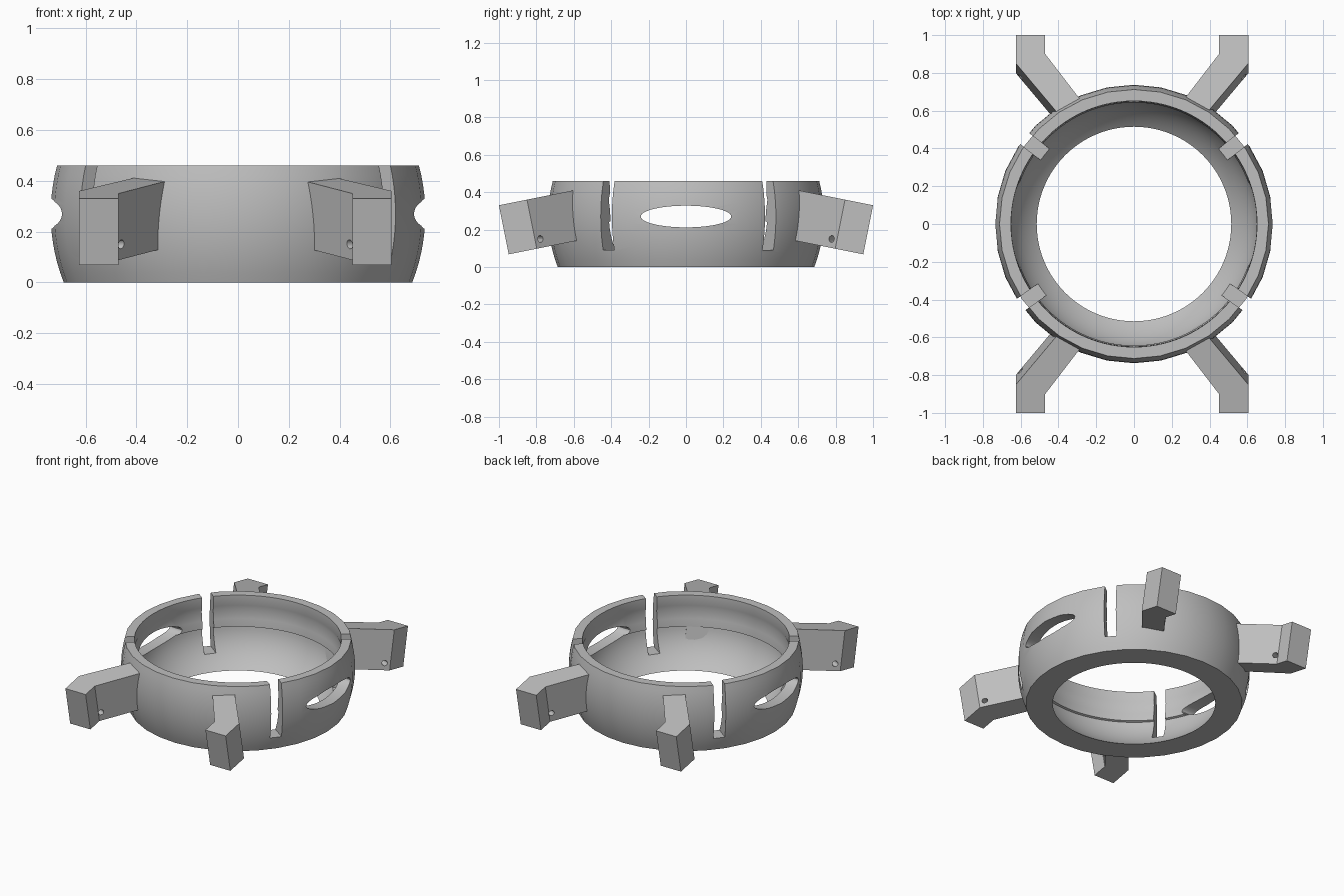
import bpy, bmesh
from math import sin, cos, pi, sqrt, radians, atan
from mathutils import Vector, Matrix

cube = bpy.data.objects.get("Cube")
if cube:
    bpy.data.objects.remove(cube, do_unlink=True)

GREY = (0.52, 0.52, 0.52, 1.0)
grey = bpy.data.materials.new("plain_grey")
grey.use_nodes = True
grey.diffuse_color = GREY
grey.node_tree.nodes["Principled BSDF"].inputs["Base Color"].default_value = GREY


def finish(name, bm):
    bmesh.ops.recalc_face_normals(bm, faces=bm.faces)
    mesh = bpy.data.meshes.new(name)
    bm.to_mesh(mesh)
    bm.free()
    mesh.materials.append(grey)
    obj = bpy.data.objects.new(name, mesh)
    bpy.context.collection.objects.link(obj)
    return obj


def lathe(name, profile, sides):
    """Closed solid of revolution about z from (radius, height) points."""
    bm = bmesh.new()
    rings = [[bm.verts.new((r * cos(2 * pi * i / sides), r * sin(2 * pi * i / sides), z))
              for i in range(sides)] for r, z in profile]
    for a, b in zip(rings, rings[1:]):
        for i in range(sides):
            j = (i + 1) % sides
            bm.faces.new((a[i], a[j], b[j], b[i]))
    bm.faces.new(rings[0])
    bm.faces.new(rings[-1])
    return finish(name, bm)


def box(name, size, matrix):
    bm = bmesh.new()
    bmesh.ops.create_cube(bm, size=1, matrix=matrix @ Matrix.Diagonal((*size, 1)))
    return finish(name, bm)


def rod(name, start, end, radii, sides):
    """Elliptical cylinder between two points."""
    a, b = Vector(start), Vector(end)
    bm = bmesh.new()
    turn = (b - a).to_track_quat('Z', 'Y').to_matrix().to_4x4()
    bmesh.ops.create_cone(bm, cap_ends=True, segments=sides, radius1=1, radius2=1, depth=1,
                          matrix=Matrix.Translation((a + b) / 2) @ turn
                          @ Matrix.Diagonal((*radii, (b - a).length, 1)))
    return finish(name, bm)


def cut(target, cutter):
    mod = target.modifiers.new("cut", 'BOOLEAN')
    mod.operation = 'DIFFERENCE'
    mod.solver = 'EXACT'
    mod.object = cutter
    bpy.context.view_layer.objects.active = target
    bpy.ops.object.modifier_apply(modifier=mod.name)
    bpy.data.objects.remove(cutter, do_unlink=True)


# Ring: faceted spherical outside, smooth bowl with a snap band inside
HEIGHT, MID = 0.46, 0.27
outer = [(sqrt(0.737 ** 2 - (HEIGHT * i / 12 - MID) ** 2), HEIGHT * i / 12) for i in range(13)]
ring = lathe("socket_ring", outer, 32)
bowl = [(0.658 * sqrt(1 - ((z - MID) / 0.434) ** 2), z)
        for z in [-0.02 + 0.26 * i / 12 for i in range(13)]]
band = [(0.643, 0.245), (0.648, 0.30), (0.66, 0.36), (0.65, 0.39), (0.652, 0.5)]
cut(ring, lathe("bowl_cutter", bowl + band, 96))

# Four slots open at the rim
for angle in (38, 142, 215.5, 324.5):
    place = Matrix.Rotation(radians(angle), 4, 'Z') @ Matrix.Translation((0.7, 0, 0.34))
    cut(ring, box("slot_cutter", (0.3, 0.075, 0.5), place))

# Oval window on each side
for s in (-1, 1):
    bm = bmesh.new()
    bmesh.ops.create_cone(bm, cap_ends=True, segments=48, radius1=1, radius2=1, depth=1,
                          matrix=Matrix.Translation((s * 0.7, 0, MID))
                          @ Matrix.Diagonal((0.4, 0.242, 0.058, 1))
                          @ Matrix.Rotation(pi / 2, 4, 'Y'))
    cut(ring, finish("window_cutter", bm))

bpy.ops.object.select_all(action='DESELECT')
ring.select_set(True)
bpy.context.view_layer.objects.active = ring
bpy.ops.object.shade_smooth_by_angle(angle=radians(30))

# Bent arms, drooping outward, with a pin hole beside each elbow
PLAN = [(0.26, 0.64), (0.38, 0.57), (0.615, 0.85), (0.615, 1.0), (0.46, 1.0), (0.46, 0.90)]
DROOP = 0.2
SHIFT = -0.01


def arm(name, sx, sy):
    bm = bmesh.new()
    top, low = [], []
    for x, y in PLAN:
        z = 0.33 + DROOP * (1.0 - y)
        top.append(bm.verts.new((sx * x + SHIFT, sy * y, z)))
        low.append(bm.verts.new((sx * x + SHIFT, sy * (y - 0.052), z - 0.262)))
    bm.faces.new(top)
    bm.faces.new(low)
    for i in range(len(PLAN)):
        j = (i + 1) % len(PLAN)
        bm.faces.new((top[i], top[j], low[j], low[i]))
    obj = finish(name, bm)
    cut(obj, rod("pin_cutter", (sx * 0.40 + SHIFT, sy * 0.87, 0.15),
                 (sx * 0.64 + SHIFT, sy * 0.755, 0.15), (0.018, 0.018), 16))


for sx, side in ((1, "left"), (-1, "right")):
    for sy, end in ((-1, "front"), (1, "back")):
        arm(f"{end}_{side}_arm", sx, sy)
